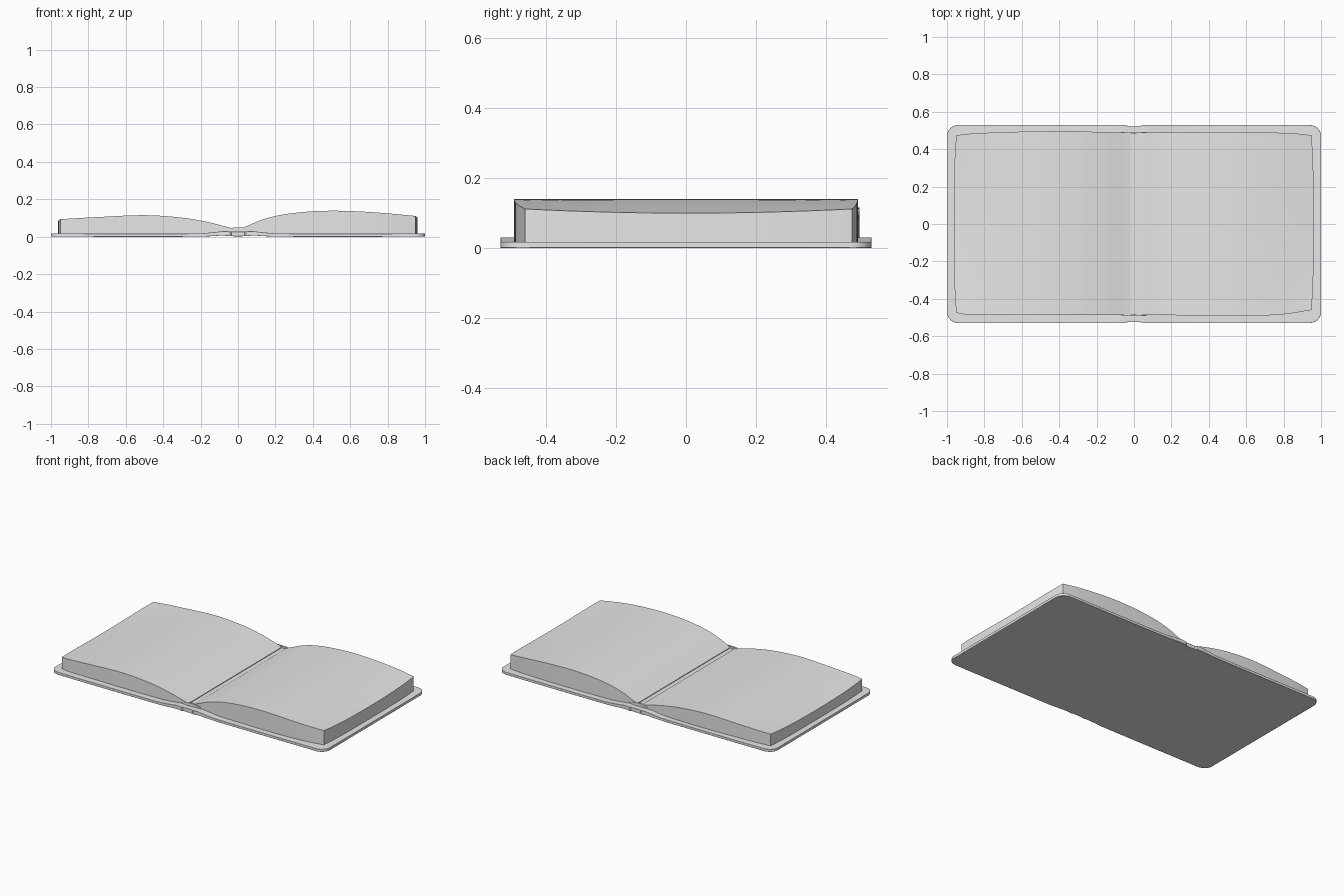
import bpy
import bmesh
import math

cube = bpy.data.objects.get("Cube")
if cube:
    bpy.data.objects.remove(cube)

grey = bpy.data.materials.new("plain grey")
grey.use_nodes = True
grey.diffuse_color = (0.8, 0.8, 0.8, 1)
grey.node_tree.nodes["Principled BSDF"].inputs["Base Color"].default_value = (0.8, 0.8, 0.8, 1)


def curve(points, x):
    """Smooth height through a few (x, z) profile points."""
    n = len(points)
    if x <= points[0][0]:
        return points[0][1]
    if x >= points[-1][0]:
        return points[-1][1]

    def slope(i):
        a, b = points[max(i - 1, 0)], points[min(i + 1, n - 1)]
        return (b[1] - a[1]) / (b[0] - a[0])

    i = max(k for k in range(n - 1) if points[k][0] <= x)
    (x0, z0), (x1, z1) = points[i], points[i + 1]
    w = x1 - x0
    t = (x - x0) / w
    s = 1 - t
    return (s * s * (1 + 2 * t) * z0 + t * s * s * w * slope(i)
            + t * t * (3 - 2 * t) * z1 - t * t * s * w * slope(i + 1))


def slab(name, xs, rows, top, bottom, bevel=0):
    """Closed sheet; top and bottom map (x, t) to a point, t from -1 to 1."""
    bm = bmesh.new()
    ts = [-1 + 2 * j / rows for j in range(rows + 1)]
    grids = [[[bm.verts.new(f(x, t)) for t in ts] for x in xs] for f in (top, bottom)]
    up, low = grids
    for g in grids:
        for i in range(len(xs) - 1):
            for j in range(rows):
                bm.faces.new((g[i][j], g[i + 1][j], g[i + 1][j + 1], g[i][j + 1]))
    for i in range(len(xs) - 1):
        for j in (0, rows):
            bm.faces.new((up[i][j], low[i][j], low[i + 1][j], up[i + 1][j]))
    for j in range(rows):
        for i in (0, -1):
            bm.faces.new((up[i][j], low[i][j], low[i][j + 1], up[i][j + 1]))
    bmesh.ops.recalc_face_normals(bm, faces=bm.faces)
    mesh = bpy.data.meshes.new(name)
    bm.to_mesh(mesh)
    bm.free()
    obj = bpy.data.objects.new(name, mesh)
    bpy.context.collection.objects.link(obj)
    mesh.materials.append(grey)
    if bevel:
        mod = obj.modifiers.new("soft edge", "BEVEL")
        mod.width, mod.segments = bevel, 2
        mod.limit_method, mod.angle_limit = "ANGLE", math.radians(50)
    bpy.ops.object.select_all(action="DESELECT")
    obj.select_set(True)
    bpy.context.view_layer.objects.active = obj
    bpy.ops.object.shade_smooth_by_angle(angle=math.radians(35))
    return obj


def span(a, b, n):
    return [a + (b - a) * i / n for i in range(n + 1)]


# Cover: rounded corners, raised hinge humps and a slightly shorter spine
def cover_half(x):
    a = abs(x)
    if a < 0.035:
        return 0.524
    c = max(0, (a - 0.93) / 0.07)
    return 0.47 + 0.06 * math.sqrt(max(0, 1 - c ** 2.4))


HINGE = [(0, 0.027), (0.03, 0.027), (0.07, 0.03), (0.13, 0.024), (0.22, 0.017), (1, 0.017)]
UNDER = [(0, 0.002), (0.04, 0.003), (0.08, 0.006), (0.14, 0.003), (0.22, 0), (1, 0)]


def cover_top(x, t):
    return x, t * cover_half(x), curve(HINGE, abs(x))


def cover_bottom(x, t):
    return x, t * cover_half(x), curve(UNDER, abs(x))


half = [0.018, 0.034, 0.042] + span(0.06, 0.24, 9) + span(0.4, 0.9, 3)
half += [0.93 + 0.07 * math.sin(math.pi / 2 * k / 8) for k in range(9)]
slab("cover", [-x for x in reversed(half)] + [0] + half, 12, cover_top, cover_bottom, 0.003)


# Page blocks: arched tops that sag a little toward the fore edge
def page_block(name, side, profile, back, front, inner, outer):
    def place(x, t, z):
        y = curve(back if t > 0 else front, x) * t
        far = max(0, (x - 0.6) / (outer - 0.6))
        return side * (x - 0.012 * far ** 3 * t ** 4), y, z

    def top(x, t):
        sag = 0.012 * max(0, (x - 0.5) / 0.46) ** 2 * (1 - t * t)
        return place(x, t, curve(profile, x) - sag)

    def bottom(x, t):
        return place(x, t, curve(HINGE, x) - 0.002)

    slab(name, span(inner, outer, 36), 16, top, bottom)


page_block("right_side_pages", -1,
           [(0.01, 0.042), (0.05, 0.05), (0.15, 0.076), (0.3, 0.102), (0.5, 0.115),
            (0.75, 0.105), (0.96, 0.094)],
           [(0, 0.488), (0.45, 0.496), (0.85, 0.485), (0.96, 0.475)],
           [(0, 0.488), (0.9, 0.485), (0.96, 0.475)], 0.018, 0.962)
page_block("left_side_pages", 1,
           [(0.01, 0.042), (0.05, 0.058), (0.12, 0.088), (0.22, 0.115), (0.36, 0.133),
            (0.52, 0.139), (0.72, 0.131), (0.96, 0.111)],
           [(0, 0.488), (0.6, 0.491), (0.85, 0.485), (0.96, 0.475)],
           [(0, 0.485), (0.6, 0.491), (0.8, 0.483), (0.96, 0.46)], 0.014, 0.96)

# Gutter lining between the page blocks
slab("gutter_lining", span(-0.024, 0.02, 4), 2,
     lambda x, t: (x, t * 0.484, 0.039), lambda x, t: (x, t * 0.484, 0.025))

# Headbands: small arched strips closing both ends of the spine
for label, y in (("front", -0.486), ("back", 0.486)):
    slab(label + "_headband", span(-0.066, 0.066, 12), 1,
         lambda x, t, y=y: (x, y + 0.006 * t, 0.05 - 2.6 * x * x),
         lambda x, t, y=y: (x, y + 0.006 * t, 0.03 + 0.4 * x * x))
